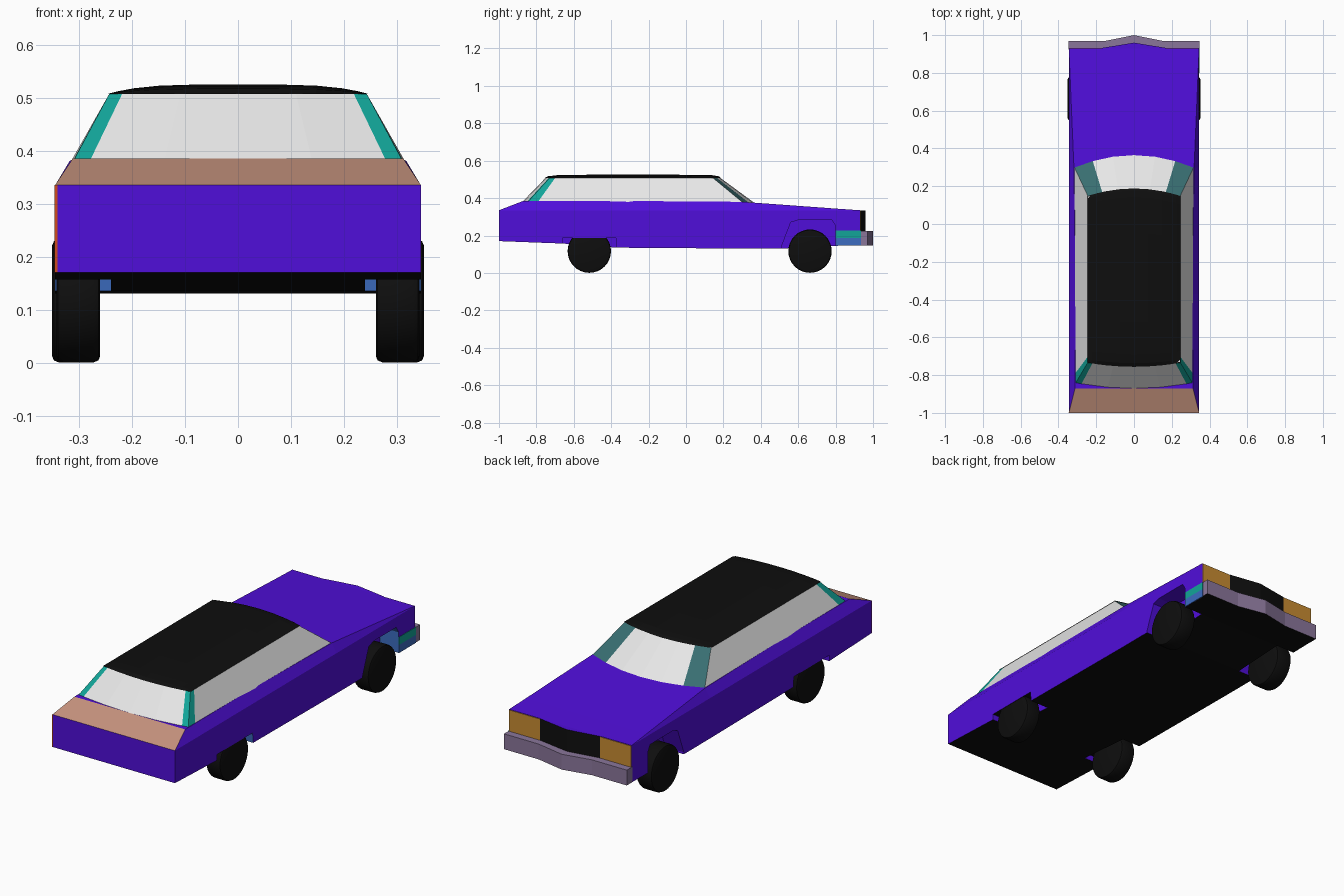
import bpy, bmesh, math
from mathutils import Matrix

if "Cube" in bpy.data.objects:
    bpy.data.objects.remove(bpy.data.objects["Cube"])


def mat(name, r, g, b):
    lin = lambda c: (c / 255 / 12.92) if c < 11 else ((c / 255 + 0.055) / 1.055) ** 2.4
    m = bpy.data.materials.new(name)
    m.diffuse_color = (lin(r), lin(g), lin(b), 1)
    m.use_nodes = True
    m.node_tree.nodes["Principled BSDF"].inputs["Base Color"].default_value = m.diffuse_color
    return m


PURPLE = mat("purple paint", 80, 14, 218)
BLACK = mat("black", 14, 14, 14)
GLASS = mat("pale glass", 234, 234, 234)
TEAL = mat("teal", 18, 165, 153)
SLATE = mat("slate teal", 56, 110, 113)
TAN = mat("tan", 198, 147, 126)
BLUE = mat("blue", 60, 108, 192)
MAUVE = mat("mauve bumper", 138, 118, 154)
AMBER = mat("amber", 200, 140, 50)
ORANGE = mat("orange", 205, 75, 30)


def make(name, bm, mats, rule=None):
    """Turn a bmesh into an object; rule(face) gives the material index."""
    bmesh.ops.recalc_face_normals(bm, faces=bm.faces)
    if rule:
        for f in bm.faces:
            f.material_index = rule(f)
    me = bpy.data.meshes.new(name)
    bm.to_mesh(me)
    bm.free()
    for m in mats:
        me.materials.append(m)
    ob = bpy.data.objects.new(name, me)
    bpy.context.collection.objects.link(ob)
    return ob


def prism(bm, pts, a, b, place):
    """Extrude a 2D outline between a and b; place(u, v, w) -> xyz."""
    lo = [bm.verts.new(place(u, v, a)) for u, v in pts]
    hi = [bm.verts.new(place(u, v, b)) for u, v in pts]
    n = len(pts)
    bm.faces.new(lo)
    bm.faces.new(hi)
    for i in range(n):
        j = (i + 1) % n
        bm.faces.new((lo[i], lo[j], hi[j], hi[i]))


def box(name, x0, x1, y0, y1, z0, z1, m):
    bm = bmesh.new()
    prism(bm, [(x0, y0), (x1, y0), (x1, y1), (x0, y1)], z0, z1, lambda u, v, w: (u, v, w))
    return make(name, bm, [m])


# Body shell: stations of (y, bottom z, top half width, top z)
stations = [(-1.0, .17, .345, .335), (-.87, .165, .312, .385), (-.66, .157, .311, .385),
            (-.37, .135, .31, .385), (.30, .13, .318, .38), (.51, .13, .327, .365),
            (.80, .145, .339, .344), (.93, .147, .345, .335)]
bm = bmesh.new()
rings = []
for y, zb, xt, zt in stations:
    half = [(.345, zb), (.345, .335), (xt, zt)]
    sec = [(-x, z) for x, z in half] + half[::-1]
    rings.append([bm.verts.new((x, y, z)) for x, z in sec])
for a, b in zip(rings, rings[1:]):
    for i in range(6):
        j = (i + 1) % 6
        bm.faces.new((a[i], a[j], b[j], b[i]))
bm.faces.new(rings[0])
bm.faces.new(rings[-1])
bmesh.ops.remove_doubles(bm, verts=bm.verts, dist=1e-4)
body = make("body", bm, [PURPLE, BLACK, TAN, BLUE])

# Wheel wells cut into the body
front_arch = [(.51, .05), (.51, .14), (.56, .27), (.60, .283), (.78, .283), (.80, .25), (.80, .05)]
rear_arch = [(-.66, .05), (-.66, .187), (-.375, .187), (-.365, .05)]
bm = bmesh.new()
for s in (-1, 1):
    for arch in (front_arch, rear_arch):
        prism(bm, arch, .24 * s, .40 * s, lambda u, v, w: (w, u, v))
cutter = make("wheel_well_cutter", bm, [PURPLE])
cutter.hide_render = True
mod = body.modifiers.new("wells", 'BOOLEAN')
mod.operation, mod.solver, mod.object = 'DIFFERENCE', 'EXACT', cutter
bpy.context.view_layer.objects.active = body
bpy.ops.object.modifier_apply(modifier=mod.name)
bpy.data.objects.remove(cutter)

# Body colours by direction: black floor, tan rear deck, blue well walls
for p in body.data.polygons:
    n, c = p.normal, p.center
    p.material_index = 0
    if n.z < -.5 and c.z < .2:
        p.material_index = 1
    elif n.z > .5 and abs(n.x) < .3 and c.y < -.8:
        p.material_index = 2
    elif n.y < -.5 and c.y > -.9:
        p.material_index = 3

# Greenhouse: ring of base and top points with a colour for each panel
G, S, T = 0, 1, 2
ring = []
for f, m in zip((1, .69, .35, 0, -.35, -.69, -1), (S, G, G, G, G, S, G)):
    ring.append(((.318 * f, .365 - .06 * f * f, .375), (.243 * f, .185 - .04 * f * f, .507), m))
ring.append(((-.311, -.79, .382), (-.243, -.70, .507), T))
for f, m in zip((-1, -.9, -.45, 0, .45, .9, 1), (T, G, G, G, G, T, T)):
    ring.append(((.311 * f, -.875 + .03 * f * f, .38), (.243 * f, -.752 + .022 * f * f, .507), m))
ring.append(((.311, -.79, .382), (.243, -.70, .507), G))
bm = bmesh.new()
lo = [bm.verts.new(r[0]) for r in ring]
hi = [bm.verts.new(r[1]) for r in ring]
for i, r in enumerate(ring):
    j = (i + 1) % len(ring)
    bm.faces.new((lo[i], lo[j], hi[j], hi[i])).material_index = r[2]
bm.faces.new(lo)
bm.faces.new(hi)
make("windows_and_pillars", bm, [GLASS, SLATE, TEAL])

# Crowned roof panel
bm = bmesh.new()
us = [-1, -.92, -.8, -.6, -.3, 0, .3, .6, .8, .92, 1]
grid = []
for t, h in ((0, 0), (.02, .55), (.07, .85), (.25, 1), (.5, 1), (.75, 1), (.95, .85), (.985, .55), (1, 0)):
    row = []
    for u in us:
        y0, y1 = -.756 + .022 * u * u, .188 - .04 * u * u
        row.append(bm.verts.new((.246 * u, y0 + t * (y1 - y0), .507 + .018 * h * (1 - u ** 4))))
    grid.append(row)
for a, b in zip(grid, grid[1:]):
    for i in range(len(us) - 1):
        bm.faces.new((a[i], a[i + 1], b[i + 1], b[i]))
rim = grid[0] + [r[-1] for r in grid[1:-1]] + grid[-1][::-1] + [r[0] for r in grid[-2:0:-1]]
bm.faces.new(rim)
roof = make("roof", bm, [BLACK])

# Pointed grille with a purple top, and headlight plates
flat = lambda u, v, w: (u, v, w)
bm = bmesh.new()
prism(bm, [(-.17, .92), (.17, .92), (.17, .932), (0, .96), (-.17, .932)], .222, .335, flat)
make("grille", bm, [BLACK, PURPLE], lambda f: int(f.normal.z > .5))
for s, side in ((-1, "left"), (1, "right")):
    x0, x1 = sorted((.17 * s, .344 * s))
    box(side + "_headlight", x0, x1, .925, .933, .224, .333, AMBER)

# Front bumper with a centre point
bm = bmesh.new()
prism(bm, [(-.346, .925), (.346, .925), (.346, .97), (.15, .97), (0, 1.0), (-.15, .97), (-.346, .97)],
      .147, .225, flat)
make("front_bumper", bm, [MAUVE, BLACK], lambda f: int(f.normal.z < -.5))

# Painted plates on the right bumper end and the left rear corner
box("bumper_end_upper", .343, .3475, .80, .935, .187, .226, TEAL)
box("bumper_end_lower", .343, .3475, .80, .935, .146, .187, BLUE)
box("rear_corner_strip", -.346, -.341, -1.0005, -.998, .17, .335, ORANGE)

# Wheels
for s, side in ((-1, "left"), (1, "right")):
    for pos, y, x0, x1 in (("front", .663, .262, .351), ("rear", -.517, .260, .343)):
        bm = bmesh.new()
        bmesh.ops.create_cone(bm, cap_ends=True, segments=32, radius1=.116, radius2=.116, depth=x1 - x0,
                              matrix=Matrix.Translation((s * (x0 + x1) / 2, y, .1165))
                              @ Matrix.Rotation(math.pi / 2, 4, 'Y'))
        rims = [e for e in bm.edges if any(len(f.verts) > 4 for f in e.link_faces)]
        bmesh.ops.bevel(bm, geom=rims, offset=.012, segments=2, profile=.5, affect='EDGES')
        wheel = make(f"{pos}_{side}_wheel", bm, [BLACK])
        bpy.ops.object.select_all(action='DESELECT')
        wheel.select_set(True)
        bpy.context.view_layer.objects.active = wheel
        bpy.ops.object.shade_smooth_by_angle(angle=math.radians(40))
